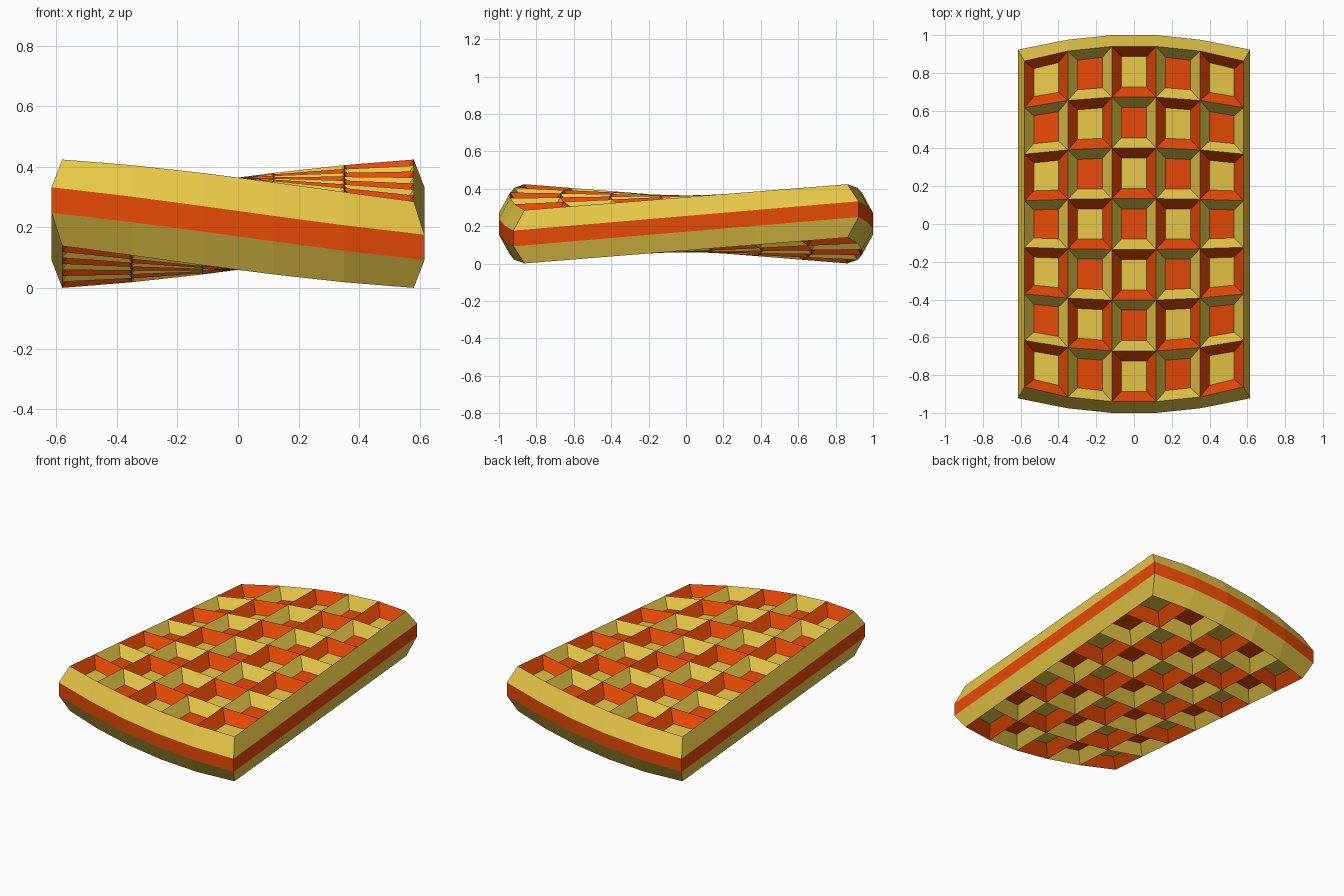
import bpy, bmesh

if "Cube" in bpy.data.objects:
    bpy.data.objects.remove(bpy.data.objects["Cube"])

def material(name, rgb):
    m = bpy.data.materials.new(name)
    m.diffuse_color = (*rgb, 1)
    m.use_nodes = True
    m.node_tree.nodes["Principled BSDF"].inputs["Base Color"].default_value = m.diffuse_color
    return m

YELLOW, ORANGE = 0, 1
mats = [material("golden yellow", (0.81, 0.58, 0.065)),
        material("burnt orange", (0.84, 0.07, 0.002))]

XS = [-0.58, -0.35, -0.117, 0.117, 0.35, 0.58]          # rib lines across
YS = [0.94 * (1 - 2 * r / 7) for r in range(8)]          # rib lines along
BOW = {0.117: 1.0, 0.35: 0.974, 0.58: 0.918}             # ends curve inward
BAND = 0.042                                            # half height of edge band
FLOOR = 0.08                                            # pocket floor height

bm = bmesh.new()
cache = {}

def vert(x, y, h):
    # twisted slab: height follows x * y
    key = (round(x, 4), round(y, 4), round(h, 4))
    if key not in cache:
        cache[key] = bm.verts.new((x, y, 0.2125 + 0.138 * x * y + h))
    return cache[key]

def face(pts, mat):
    f = bm.faces.new([vert(*p) for p in pts])
    f.material_index = mat

def rib(c, r, s):
    x = XS[c]
    return (x, YS[r] * BOW[abs(x)], s * (0.1525 - 0.01 * (x / 0.58) ** 2))

def edge(c, r, s):
    # widest outline, at the top or bottom of the edge band
    x, y, _ = rib(c, r, s)
    if c in (0, 5):
        x *= 0.615 / 0.58
    if r in (0, 7):
        y += 0.06 if y > 0 else -0.06
    return (x, y, s * BAND)

# Pockets on both sides, in a checkerboard
for s in (1, -1):
    for c in range(5):
        for r in range(7):
            ring = [rib(c, r, s), rib(c, r + 1, s), rib(c + 1, r + 1, s), rib(c + 1, r, s)]
            cx = sum(p[0] for p in ring) / 4
            cy = sum(p[1] for p in ring) / 4
            base = [(cx + (p[0] - cx) * 0.57, cy + (p[1] - cy) * 0.6, s * FLOOR) for p in ring]
            floor = (c + r) % 2
            face(base, floor)
            for i in range(4):
                j = (i + 1) % 4
                face([ring[i], ring[j], base[j], base[i]], 1 - floor)

# Outer edge: two yellow bevels and an orange band
loop = ([(c, 0) for c in range(5)] + [(5, r) for r in range(7)]
        + [(c, 7) for c in range(5, 0, -1)] + [(0, r) for r in range(7, 0, -1)])
for a, b in zip(loop, loop[1:] + loop[:1]):
    for s in (1, -1):
        face([rib(*a, s), rib(*b, s), edge(*b, s), edge(*a, s)], YELLOW)
    face([edge(*a, 1), edge(*b, 1), edge(*b, -1), edge(*a, -1)], ORANGE)

bmesh.ops.recalc_face_normals(bm, faces=bm.faces)
mesh = bpy.data.meshes.new("waffle")
bm.to_mesh(mesh)
bm.free()
for m in mats:
    mesh.materials.append(m)
bpy.context.collection.objects.link(bpy.data.objects.new("waffle", mesh))
